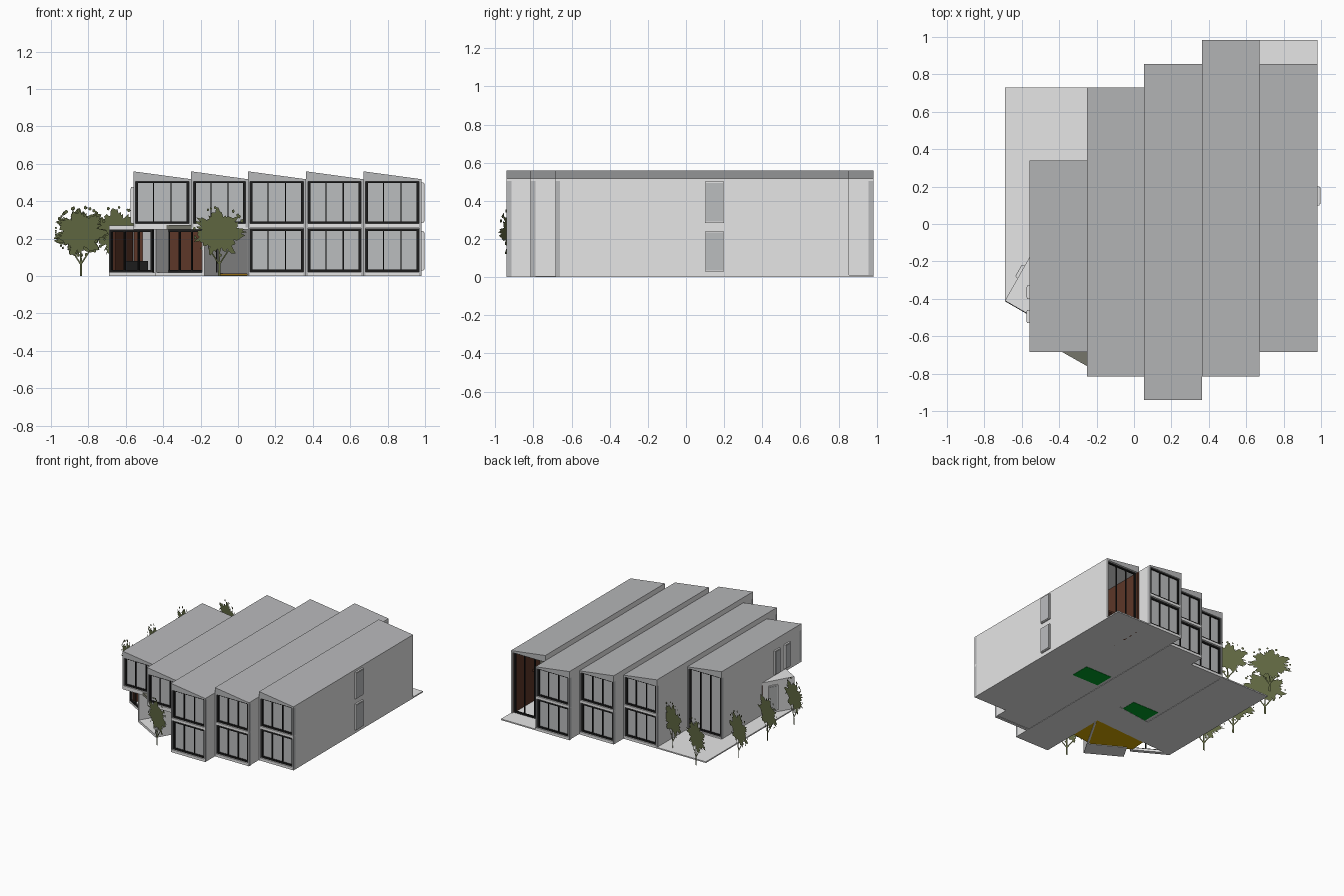
import bpy, bmesh, math, random
from mathutils import Vector

if "Cube" in bpy.data.objects:
    bpy.data.objects.remove(bpy.data.objects["Cube"])

random.seed(4)
COLOURS = {"pale_wall": (.79, .79, .79), "roof_grey": (.475, .48, .49), "glass_grey": (.50, .51, .52),
           "black_frame": (.012, .012, .012), "brown_interior": (.11, .038, .021), "leaf_green": (.12, .14, .055),
           "ochre_floor": (.65, .38, .0), "rug_green": (0, .35, .02), "dark_canopy": (.18, .18, .145)}
MATS = {}
for n, c in COLOURS.items():
    MATS[n] = bpy.data.materials.new(n)
    MATS[n].diffuse_color = (*c, 1)
KEYS = list(COLOURS)


def finish(name, bm):
    bmesh.ops.recalc_face_normals(bm, faces=bm.faces)
    me = bpy.data.meshes.new(name)
    bm.to_mesh(me)
    bm.free()
    for k in KEYS:
        me.materials.append(MATS[k])
    ob = bpy.data.objects.new(name, me)
    bpy.context.collection.objects.link(ob)
    return ob


def extrude(bm, pts, vec, mat):
    """Solid from a flat outline pushed along vec."""
    a = [bm.verts.new(p) for p in pts]
    b = [bm.verts.new(Vector(p) + Vector(vec)) for p in pts]
    n = len(a)
    faces = [bm.faces.new(a), bm.faces.new(b)]
    faces += [bm.faces.new((a[i], a[(i + 1) % n], b[(i + 1) % n], b[i])) for i in range(n)]
    for f in faces:
        f.material_index = KEYS.index(mat)


def make(name, pieces):
    """Object from upright prisms: (xy outline, z0, z1, colour)."""
    bm = bmesh.new()
    for poly, z0, z1, mat in pieces:
        extrude(bm, [(x, y, z0) for x, y in poly], (0, 0, z1 - z0), mat)
    return finish(name, bm)


def rect(x0, x1, y0, y1):
    return [(x0, y0), (x1, y0), (x1, y1), (x0, y1)]


def strip(p, q, t):
    """Plan of a wall from p to q, thickened outwards (to the right of p-q)."""
    p, q = Vector(p), Vector(q)
    d = (q - p).normalized()
    n = Vector((d.y, -d.x)) * t
    return [tuple(v) for v in (p, q, q + n, p + n)]


def glazing(p, q, z0, z1, fill="glass_grey", panes=3, bar=.013):
    """Black framed window pieces standing on the line p-q."""
    p, q = Vector(p), Vector(q)
    u = (q - p).normalized()
    out = [(strip(p, q, .014), z0, z0 + bar, "black_frame"), (strip(p, q, .014), z1 - bar, z1, "black_frame")]
    if fill:
        out.append((strip(p, q, .004), z0, z1, fill))
    L = (q - p).length
    for i in range(panes + 1):
        w = bar if i in (0, panes) else .006
        s = (L - w) * i / panes
        out.append((strip(p + u * s, p + u * (s + w), .014), z0, z1, "black_frame"))
    return out


R = .025   # window recess


def facade(name, x0, x1, y, side, levels):
    """Surround and windows on one end of a bar (side -1 front, +1 back)."""
    yi = y - side * R
    ya, yb = min(y, yi), max(y, yi)
    zb = levels[0][0] - .02
    pieces = [(rect(x, x + .012, ya, yb), zb, .51, "roof_grey") for x in (x0, x1 - .012)]
    for z0, z1 in levels:
        pieces.append((rect(x0, x1, ya, yb), z0 - .022, z0, "pale_wall"))
        ends = [(x0 + .012, yi), (x1 - .012, yi)]
        pieces += glazing(*(ends if side < 0 else ends[::-1]), z0, z1)
    make(name, pieces)


LOW, UP, TALL = (.022, .254), (.28, .51), (.022, .51)
# x0, x1, front y, back y, front y of the ground floor, front windows, back windows
BARS = [(-.56, -.25, -.685, .34, -.18, [UP], [TALL]),
        (-.25, .053, -.815, .73, -.28, [UP], [LOW, UP]),
        (.053, .363, -.94, .855, None, [LOW, UP], [LOW, UP]),
        (.363, .67, -.815, .983, None, [LOW, UP], [LOW, UP]),
        (.67, .98, -.685, .855, None, [LOW, UP], None)]
for i, (x0, x1, y0, y1, yl, fw, bw) in enumerate(BARS, 1):
    ye = y1 - R if bw else y1 - .35
    ys = y0 + R
    zb = .003 if i in (2, 4) else 0
    make(f"bar_{i}_body", [(rect(x0, x1, ys if yl is None else yl, ye), zb, .265, "pale_wall"),
                           (rect(x0, x1, ys, ye), .265, .51, "pale_wall")])
    # wedge roof, high on its left edge; outer side walls stay pale
    bm = bmesh.new()
    extrude(bm, [(x0, y0, .505), (x1, y0, .505), (x1, y0, .518), (x0, y0, .56)], (0, y1 - y0, 0), "pale_wall")
    roof = finish(f"bar_{i}_roof", bm)
    for f in roof.data.polygons:
        if f.normal.z > .7 or abs(f.normal.y) > .7:
            f.material_index = KEYS.index("roof_grey")
    facade(f"bar_{i}_front", x0, x1, y0, -1, fw)
    if bw:
        facade(f"bar_{i}_back", x0, x1, y1, 1, bw)
    if yl is not None:
        make(f"bar_{i}_overhang", [(rect(x0, x1, y0, yl), .25, .27, "pale_wall")])

# open two-storey room at the back of the last bar
make("open_room", [(rect(.67, .682, .5, .855), 0, .51, "brown_interior"),
                   (rect(.968, .98, .5, .855), 0, .51, "pale_wall"),
                   (rect(.962, .968, .5, .84), .01, .505, "brown_interior"),
                   (rect(.682, .962, .5, .508), .01, .27, "brown_interior"),
                   (rect(.682, .962, .5, .508), .27, .505, "dark_canopy"),
                   (rect(.682, .962, .508, .60), .255, .27, "brown_interior")]
     + glazing((.966, .825), (.684, .825), .012, .508, None))

# ground slabs and terraces
make("terrace", [([(-.69, -.41), (-.56, -.18), (-.25, -.18), (-.25, .73), (-.69, .73)], 0, .01, "pale_wall"),
                 (rect(.67, .98, .45, .983), 0, .01, "pale_wall"),
                 ([(-.69, -.41), (.053, -.36), (.053, -.1), (-.56, -.18)], 0, .01, "pale_wall")])
lobby = [(.05, -.64), (.05, -.36), (-.42, -.395), (-.43, -.53), (-.17, -.67)]
make("lobby_floor", [(lobby, .004, .009, "ochre_floor"), (lobby, .009, .014, "brown_interior")])
for n, x, y in (("rug_a", .51, .12), ("rug_b", -.10, -.06)):
    make(n, [(rect(x - .12, x + .12, y - .08, y + .08), .001, .006, "rug_green")])

# angled ground-floor wing
A, B = (-.69, -.41), (-.445, -.551)
P1, P2, P3 = (-.445, -.65), (-.18, -.80), (.05, -.40)
make("wing_shell", [([A, (-.56, -.485), (-.56, -.18)], .25, .27, "pale_wall"),
                    (strip(A, B, -.03), .25, .268, "pale_wall"),
                    (strip(A, B, -.03), 0, .02, "pale_wall"),
                    (strip((-.56, -.185), A, -.012), 0, .25, "pale_wall"),
                    (strip((-.575, -.23), (-.672, -.40), -.016), .01, .25, "brown_interior"),
                    (strip(B, (-.432, -.559), -.03), 0, .25, "pale_wall"),
                    (rect(-.56, .05, -.20, -.185), .01, .25, "brown_interior"),
                    (rect(-.51, -.44, -.36, -.345), .01, .25, "roof_grey"),
                    (rect(-.38, -.10, -.40, -.385), .01, .25, "brown_interior"),
                    (rect(-.60, -.48, -.38, -.30), .01, .08, "black_frame")]
     + glazing((-.68, -.403), (-.45, -.535), .02, .25, None))

# entrance porch
n = Vector((.5, .866))
q1, q2 = Vector(P1) + n * .14, Vector(P2) + n * .14
make("porch", [([P1, P2, tuple(q2), tuple(q1)], 0, .02, "pale_wall"),
               ([P1, P2, tuple(q2), tuple(q1)], .25, .272, "dark_canopy"),
               (strip(P2, P3, -.014), 0, .25, "pale_wall"),
               (strip(P1, tuple(q1), .012), .02, .25, "pale_wall")]
     + glazing(tuple(q1), tuple(q2), .02, .25, None, 4))


# projecting side windows
def side_window(name, p, q, z0, z1):
    d = (Vector(q) - Vector(p)).normalized()
    o = Vector((d.y, -d.x)) * .013
    a, b = Vector(p) + o + d * .006, Vector(q) + o - d * .006
    make(name, [(strip(p, q, .013), z0, z1, "pale_wall"),
                (strip(a, b, .003), z0 + .006, z1 - .006, "glass_grey")])


side_window("right_window_low", (.98, .10), (.98, .20), .03, .24)
side_window("right_window_high", (.98, .10), (.98, .20), .285, .50)
side_window("left_window_a", (-.56, -.33), (-.56, -.40), .28, .475)
side_window("left_window_b", (-.56, -.46), (-.56, -.53), .28, .475)
side_window("wing_window", (-.585, -.224), (-.622, -.29), .03, .235)


# flat cut-out trees, all turned parallel to the porch
def tree(name, x, y):
    bm = bmesh.new()
    m = KEYS.index("leaf_green")

    def poly(pts):
        bm.faces.new([bm.verts.new((x + u * .866, y - u * .5, z)) for u, z in pts]).material_index = m

    poly([(-.007, 0), (.007, 0), (.004, .17), (-.004, .17)])
    for s in (-1, 1):
        poly([(0, .07), (s * .004, .06), (s * .07, .15), (s * .065, .155)])
    # one canopy outline: broad lobes with a ragged leafy edge
    N = 90
    edge = []
    for j in range(N):
        t = j * math.tau / N
        r = (1 + .13 * math.cos(7 * t + .6)) * random.uniform(.80, 1.12)
        edge.append((.142 * r * math.cos(t), .235 + .108 * r * math.sin(t)))
    poly(edge)
    # loose leaves round the rim
    for _ in range(14):
        t = random.uniform(0, math.tau)
        cu, cz, s = .155 * math.cos(t), .24 + .128 * math.sin(t), random.uniform(.006, .011)
        poly([(cu + s * math.cos(j * math.tau / 5), cz + s * math.sin(j * math.tau / 5)) for j in range(5)])
    finish(name, bm)


for i, (x, y) in enumerate([(-.35, .67), (-.65, .80), (-.84, .52), (-.84, .15), (-.84, -.19), (-.10, -.90)], 1):
    tree(f"tree_{i}", x, y)

for m in bpy.data.materials:
    if m.users and not m.is_grease_pencil:
        m.use_nodes = True
        m.node_tree.nodes["Principled BSDF"].inputs["Base Color"].default_value = m.diffuse_color
